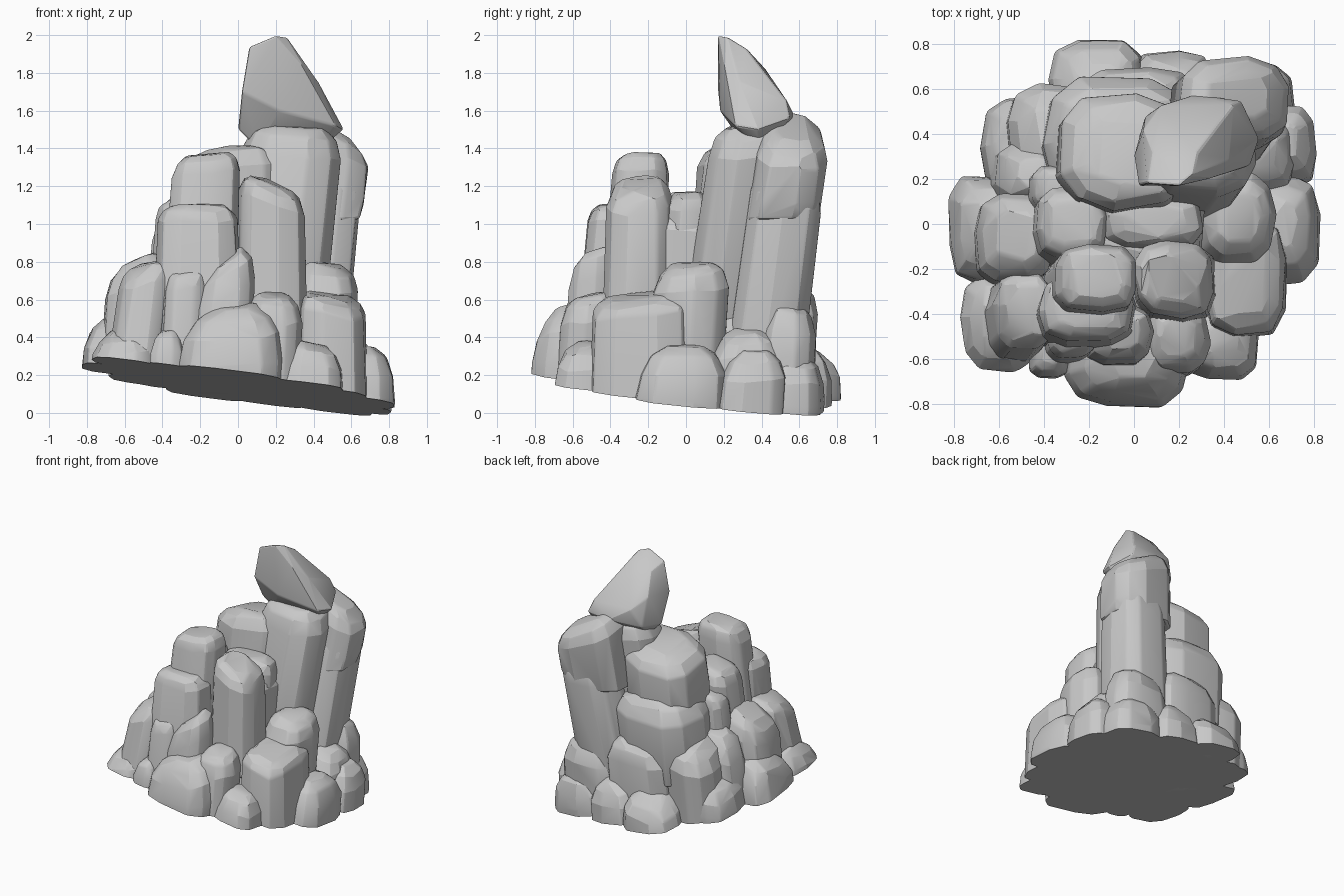
import bpy, bmesh, math, random
from mathutils import Vector

if "Cube" in bpy.data.objects:
    bpy.data.objects.remove(bpy.data.objects["Cube"])

random.seed(7)
GROUND = Vector((0, 0, 0.14))              # point on the sloping underside
UP = Vector((0.13, 0.10, 1)).normalized()  # normal of the underside

stone = bpy.data.materials.new("stone_grey")
stone.use_nodes = True
stone.diffuse_color = (0.58, 0.58, 0.58, 1)
stone.node_tree.nodes["Principled BSDF"].inputs["Base Color"].default_value = (0.58, 0.58, 0.58, 1)


def finish(name, points, bevel=0.016):
    """Wrap points in a convex hull, chip the edges, trim at the underside."""
    bm = bmesh.new()
    for p in points:
        bm.verts.new(p)
    hull = bmesh.ops.convex_hull(bm, input=bm.verts)
    spare = [g for g in hull["geom_interior"] + hull["geom_unused"]
             if isinstance(g, bmesh.types.BMVert) and g.is_valid]
    bmesh.ops.delete(bm, geom=list(set(spare)), context="VERTS")
    bmesh.ops.dissolve_limit(bm, angle_limit=math.radians(7), verts=bm.verts, edges=bm.edges)
    sharp = [e for e in bm.edges if len(e.link_faces) == 2 and e.calc_face_angle() > 0.45]
    bmesh.ops.bevel(bm, geom=sharp, offset=bevel, segments=2, profile=0.5,
                    affect="EDGES", clamp_overlap=True)
    cut = bmesh.ops.bisect_plane(bm, geom=bm.verts[:] + bm.edges[:] + bm.faces[:],
                                 plane_co=GROUND, plane_no=UP, clear_inner=True)
    rim = [g for g in cut["geom_cut"] if isinstance(g, bmesh.types.BMEdge)]
    if rim:
        bmesh.ops.holes_fill(bm, edges=rim, sides=0)
    bmesh.ops.recalc_face_normals(bm, faces=bm.faces)
    mesh = bpy.data.meshes.new(name)
    bm.to_mesh(mesh)
    bm.free()
    mesh.materials.append(stone)
    obj = bpy.data.objects.new(name, mesh)
    bpy.context.collection.objects.link(obj)
    bpy.ops.object.select_all(action="DESELECT")
    obj.select_set(True)
    bpy.context.view_layer.objects.active = obj
    bpy.ops.object.shade_smooth_by_angle(angle=math.radians(16))


def stone_block(name, x0, x1, y0, y1, top, bottom, rings, tilt=(0, 0), lean=(0.05, 0.07)):
    """Irregular leaning column filling a box; rings are (height share, width share)."""
    cx, cy, rx, ry = (x0 + x1) / 2, (y0 + y1) / 2, (x1 - x0) / 2, (y1 - y0) / 2
    sides = 10
    turn = random.random()
    wobble = [random.uniform(0.97, 1.06) for _ in range(sides)]
    points = []
    for share, width in rings:
        z = bottom + (top - bottom) * share
        for i in range(sides):
            a = math.tau * (i + turn) / sides
            c, s = math.cos(a), math.sin(a)
            r = wobble[i] * width * random.uniform(0.98, 1.03)
            # squarish cross-section
            px = rx * r * math.copysign(abs(c) ** 0.68, c)
            py = ry * r * math.copysign(abs(s) ** 0.68, s)
            rise = z - top + 0.12
            slope = (px * tilt[0] + py * tilt[1]) * share
            points.append((cx + px + lean[0] * rise, cy + py + lean[1] * rise,
                           z + slope + random.uniform(-0.012, 0.012)))
    finish(name, points)


COLUMN = [(0, 1.06), (0.5, 1.03), (0.88, 0.98), (0.96, 0.86), (1, 0.62)]
BLOCK = [(0, 1.0), (0.3, 1.03), (0.76, 1.0), (0.92, 0.84), (1, 0.55)]
BOULDER = [(0, 1.0), (0.5, 1.03), (0.74, 0.95), (0.91, 0.74), (1, 0.42)]
STEEP = (0.12, 0.13)

# Inner mass that closes the gaps between the stones
stone_block("core_low", -0.62, 0.66, -0.60, 0.62, 0.34, -0.2, BLOCK, (-0.13, -0.1))
stone_block("core_middle", -0.46, 0.52, -0.44, 0.52, 0.62, 0.0, BLOCK, (-0.1, 0))
stone_block("core_high", -0.30, 0.32, -0.28, 0.42, 1.06, 0.3, COLUMN)

# Tall columns and stacked blocks: x range, y range, top, bottom, tilt of the top
stone_block("tall_column", 0.03, 0.55, 0.12, 0.54, 1.52, 0.3, COLUMN, (-0.1, 0.1), STEEP)
stone_block("back_column", 0.22, 0.66, 0.34, 0.72, 1.24, 0.2, COLUMN, (0, -0.4), STEEP)
stone_block("back_column_cap", 0.20, 0.69, 0.36, 0.74, 1.51, 1.02, BLOCK, (-0.55, -0.15), STEEP)
stone_block("front_column", 0.00, 0.36, -0.42, -0.07, 1.21, 0.4, COLUMN, (-0.4, 0.1), (0, 0.02))
stone_block("front_left_column", -0.36, 0.02, -0.39, -0.09, 1.37, 0.5, COLUMN, (0.1, 0))
stone_block("front_left_step", -0.43, 0.01, -0.53, -0.22, 1.10, 0.4, COLUMN, (0, 0), (0, 0.07))
stone_block("upper_block", -0.32, 0.24, 0.07, 0.57, 1.38, 0.95, BLOCK, (0.1, -0.2))
stone_block("middle_block", -0.40, 0.27, 0.12, 0.65, 1.04, 0.4, BLOCK, (0, -0.1))
stone_block("centre_wedge", -0.14, 0.31, -0.12, 0.14, 1.16, 0.4, COLUMN)
stone_block("left_column", -0.44, -0.12, -0.16, 0.16, 1.15, 0.4, COLUMN, (0.2, 0))
stone_block("left_notch", -0.46, -0.2, 0.04, 0.26, 1.00, 0.4, COLUMN, (0.2, 0))

# Middle ring of stones
stone_block("left_shoulder", -0.70, -0.36, -0.26, 0.14, 0.81, 0.2, BLOCK, (0.4, 0))
stone_block("left_front_pillar", -0.63, -0.36, -0.57, -0.22, 0.78, 0.1, COLUMN, (0.35, 0.1), STEEP)
stone_block("front_sliver", -0.39, -0.16, -0.60, -0.36, 0.76, 0.1, COLUMN, (0.1, 0.2))
stone_block("front_wedge", -0.22, 0.09, -0.62, -0.36, 0.81, 0.1, BLOCK, (0.6, 0.3))
stone_block("front_knob", 0.04, 0.34, -0.66, -0.36, 0.62, 0.1, BLOCK, (-0.1, 0.2))
stone_block("right_block", 0.31, 0.68, -0.49, 0.02, 0.62, 0.0, COLUMN, (-0.2, 0.1), (0, 0))
stone_block("right_shoulder", 0.28, 0.63, -0.17, 0.22, 0.79, 0.2, BLOCK, (-0.1, 0.1))
stone_block("right_back_boulder", 0.42, 0.72, 0.14, 0.50, 0.43, 0.0, BOULDER, (-0.3, 0))
stone_block("back_right_boulder", 0.22, 0.66, 0.40, 0.70, 0.58, 0.0, BOULDER, (0, -0.3))
stone_block("back_boulder", -0.25, 0.27, 0.30, 0.71, 0.69, 0.1, BLOCK, (0, -0.2))
stone_block("left_back_boulder", -0.56, -0.14, 0.20, 0.62, 0.71, 0.1, BLOCK, (0.2, -0.2))
stone_block("left_rear_shoulder", -0.62, -0.28, 0.06, 0.38, 0.74, 0.1, BOULDER, (0.2, -0.2))

# Low boulders around the foot
stone_block("foot_left", -0.82, -0.48, -0.26, 0.22, 0.52, 0.0, BOULDER, (0.3, 0))
stone_block("foot_left_front", -0.78, -0.44, -0.66, -0.22, 0.44, 0.0, BOULDER, (0.2, 0.1))
stone_block("foot_front_chip", -0.47, -0.28, -0.69, -0.48, 0.43, 0.0, BOULDER)
stone_block("foot_front", -0.29, 0.24, -0.80, -0.44, 0.56, 0.0, BOULDER, (0.1, 0.25))
stone_block("foot_front_right", 0.22, 0.56, -0.69, -0.36, 0.36, -0.1, BOULDER, (-0.2, 0))
stone_block("foot_right", 0.46, 0.83, -0.25, 0.22, 0.35, -0.2, BOULDER, (-0.1, 0))
stone_block("foot_right_back", 0.50, 0.82, 0.18, 0.54, 0.33, -0.2, BOULDER, (-0.2, 0))
stone_block("foot_back_corner", 0.30, 0.71, 0.40, 0.73, 0.30, -0.2, BOULDER, (-0.1, -0.1))
stone_block("foot_back_right", -0.02, 0.36, 0.44, 0.78, 0.34, -0.2, BOULDER, (0, -0.2))
stone_block("foot_back", -0.37, 0.06, 0.42, 0.82, 0.34, -0.1, BOULDER, (0.1, -0.35))
stone_block("foot_left_back", -0.67, -0.28, 0.14, 0.57, 0.46, 0.0, BOULDER, (0.2, -0.2))

# Leaning, pointed summit stone
finish("summit", [
    (0.06, 0.18, 1.94), (0.2, 0.17, 2.0), (0.26, 0.22, 1.99), (0.02, 0.17, 1.7),
    (0.0, 0.3, 1.5), (0.05, 0.48, 1.52), (0.28, 0.58, 1.56), (0.48, 0.55, 1.56),
    (0.56, 0.38, 1.5), (0.52, 0.26, 1.52), (0.22, 0.18, 1.6), (0.42, 0.28, 1.76),
    (0.28, 0.32, 1.93), (0.08, 0.32, 1.9), (0.36, 0.44, 1.79), (0.04, 0.42, 1.74),
    (0.2, 0.42, 1.82), (0.12, 0.53, 1.66), (0.44, 0.53, 1.66), (0.34, 0.2, 1.84),
    (0.1, 0.32, 1.4), (0.42, 0.4, 1.38)], 0.012)
